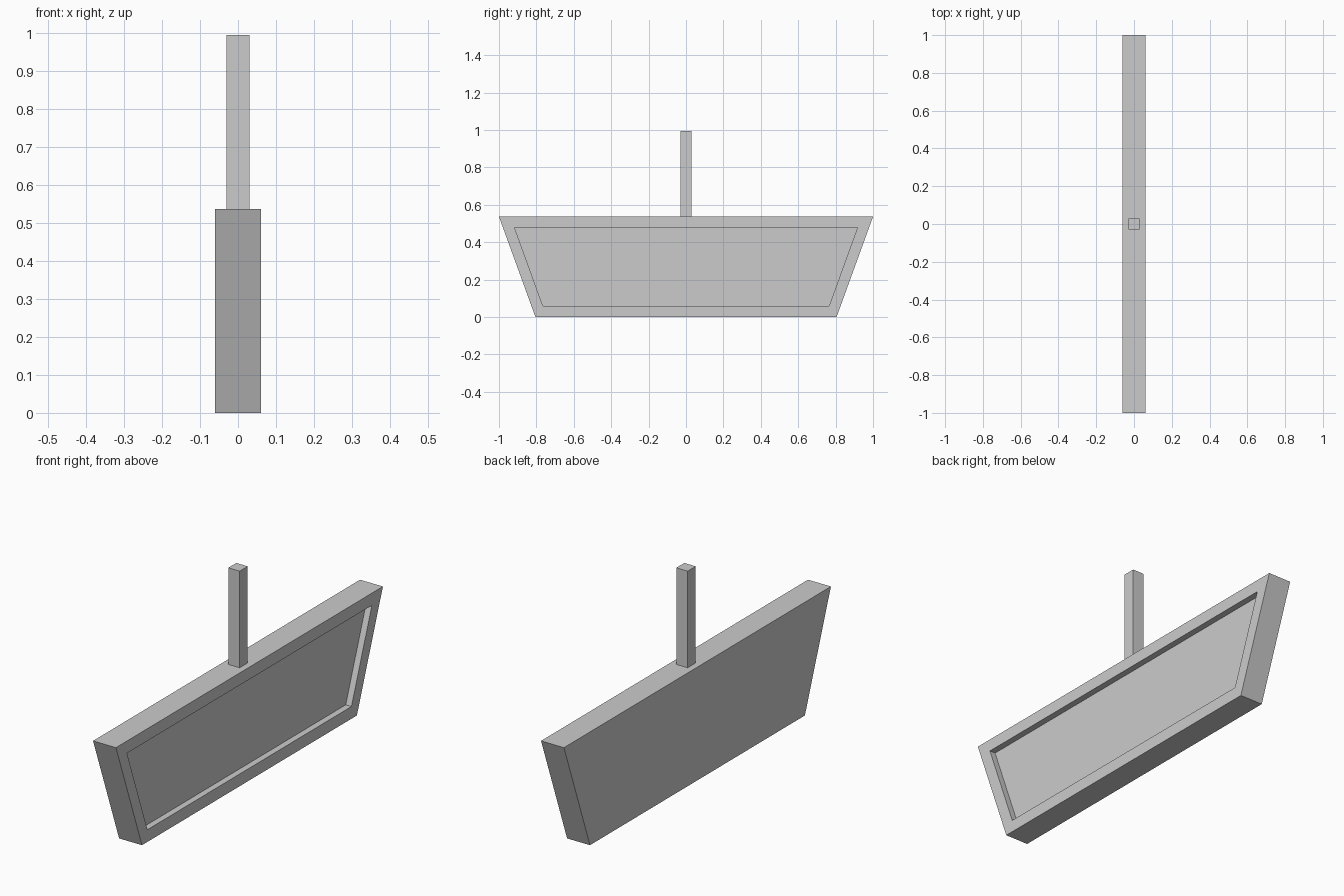
import bpy, bmesh
from mathutils import Vector

cube = bpy.data.objects.get("Cube")
if cube:
    bpy.data.objects.remove(cube, do_unlink=True)

grey = bpy.data.materials.new("light_grey")
grey.use_nodes = True
colour = (0.6, 0.6, 0.6, 1)
grey.diffuse_color = colour
grey.node_tree.nodes["Principled BSDF"].inputs["Base Color"].default_value = colour


def add_object(name, bm):
    mesh = bpy.data.meshes.new(name)
    bm.to_mesh(mesh)
    bm.free()
    mesh.materials.append(grey)
    obj = bpy.data.objects.new(name, mesh)
    bpy.context.collection.objects.link(obj)
    return obj


def prism(profile, half_x):
    """Extrude a (y, z) outline along x; return the bmesh and its +x face."""
    bm = bmesh.new()
    back = bm.faces.new([bm.verts.new((-half_x, y, z)) for y, z in profile])
    ext = bmesh.ops.extrude_face_region(bm, geom=[back], use_keep_orig=True)["geom"]
    verts = [g for g in ext if isinstance(g, bmesh.types.BMVert)]
    bmesh.ops.translate(bm, verts=verts, vec=(2 * half_x, 0, 0))
    bmesh.ops.recalc_face_normals(bm, faces=bm.faces)
    front = max(bm.faces, key=lambda f: f.calc_center_median().x)
    return bm, front


TOP = 0.537

# Tapered sign board with a framed, sunken panel on its +x side
bm, face = prism([(-0.805, 0), (0.805, 0), (1, TOP), (-1, TOP)], 0.06)
bmesh.ops.inset_region(bm, faces=[face], thickness=0.058, use_even_offset=True)
panel = bmesh.ops.extrude_discrete_faces(bm, faces=[face])["faces"][0]
bmesh.ops.translate(bm, verts=panel.verts, vec=Vector((-0.03, 0, 0)))
add_object("sign_board", bm)

# Square hanging post on the top edge
bm, _ = prism([(-0.03, TOP), (0.03, TOP), (0.03, 0.995), (-0.03, 0.995)], 0.03)
add_object("hanging_post", bm)
